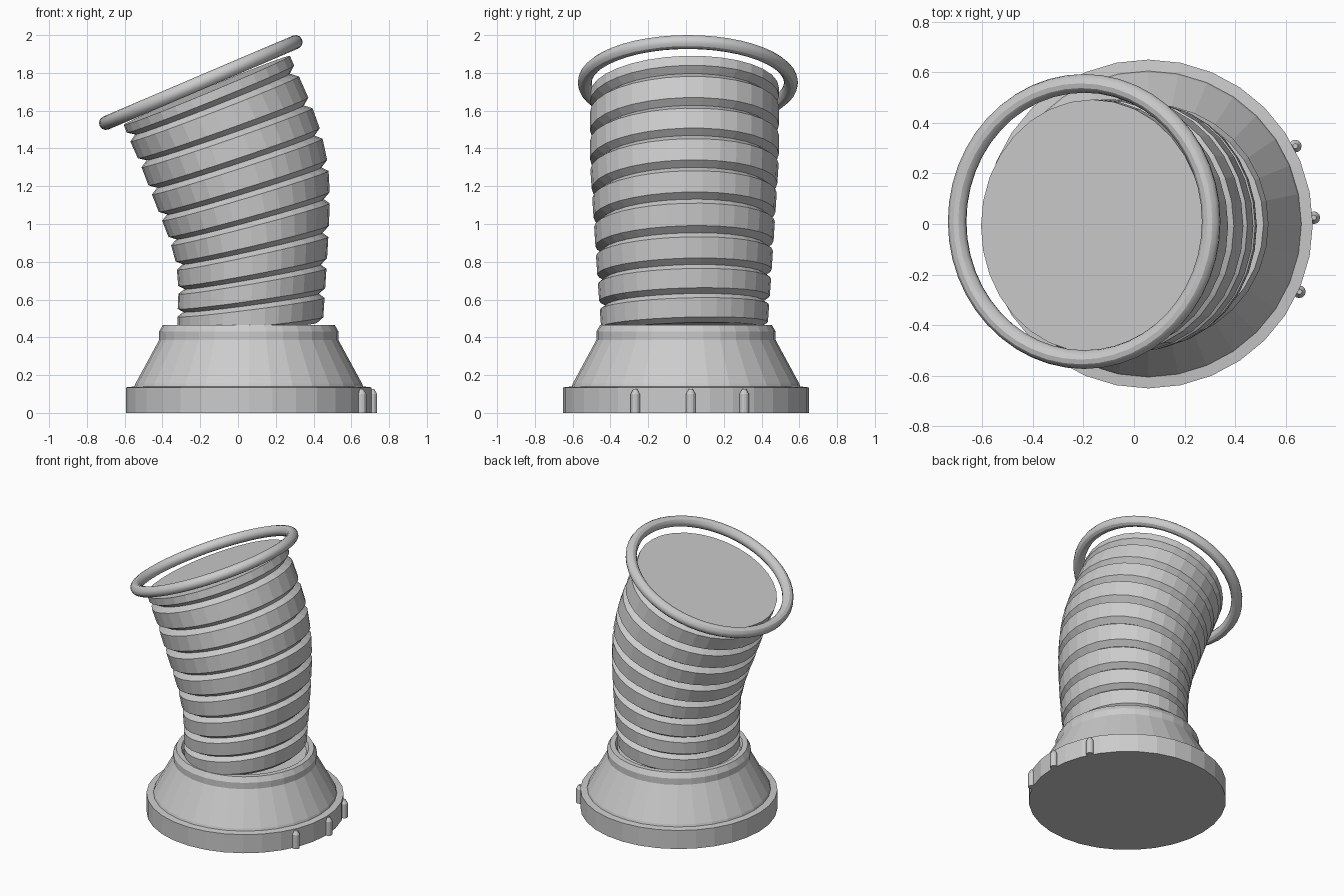
import bpy, bmesh
from math import cos, sin, pi, radians, hypot

if "Cube" in bpy.data.objects:
    bpy.data.objects.remove(bpy.data.objects["Cube"])

SIDES = 32


def loft(name, rings, smooth=False):
    """Skin a stack of vertex loops and cap both ends."""
    bm = bmesh.new()
    loops = [[bm.verts.new(p) for p in ring] for ring in rings]
    for a, b in zip(loops, loops[1:]):
        n = len(a)
        for i in range(n):
            j = (i + 1) % n
            bm.faces.new((a[i], a[j], b[j], b[i]))
    bm.faces.new(loops[0][::-1])
    bm.faces.new(loops[-1])
    bmesh.ops.recalc_face_normals(bm, faces=bm.faces)
    me = bpy.data.meshes.new(name)
    bm.to_mesh(me)
    bm.free()
    ob = bpy.data.objects.new(name, me)
    bpy.context.collection.objects.link(ob)
    return ob


def lathe(name, profile, x, y, sides=SIDES):
    return loft(name, [[(x + r * cos(2 * pi * i / sides), y + r * sin(2 * pi * i / sides), z)
                        for i in range(sides)] for r, z in profile])


# Flared base with a collar and shallow recess around the hose
lathe("base", [(0.65, 0), (0.65, 0.135), (0.605, 0.14), (0.60, 0.155), (0.475, 0.385),
               (0.475, 0.43), (0.455, 0.465), (0.42, 0.465), (0.405, 0.44)], 0.057, 0)

# Small pointed pegs on the right side of the base
for n, (x, y) in enumerate([(0.638, 0.308), (0.711, 0.025), (0.654, -0.268)]):
    lathe(f"peg_{n + 1}", [(0.025, 0), (0.025, 0.1), (0.01, 0.127)], x, y, 12)

# Bent, ribbed hose: left and right outline points (x, z) at each groove
OUTLINE = [((-0.32, 0.41), (0.45, 0.48)), ((-0.32, 0.53), (0.46, 0.635)),
           ((-0.315, 0.65), (0.47, 0.79)), ((-0.325, 0.78), (0.48, 0.96)),
           ((-0.36, 0.91), (0.487, 1.14)), ((-0.41, 1.04), (0.478, 1.31)),
           ((-0.465, 1.18), (0.442, 1.48)), ((-0.52, 1.325), (0.385, 1.64)),
           ((-0.58, 1.46), (0.31, 1.81)), ((-0.605, 1.525), (0.275, 1.89))]


def hose_ring(k, f, scale):
    (a, b), (c, d) = OUTLINE[k], OUTLINE[k + 1]
    lx, lz = (a[i] + (c[i] - a[i]) * f for i in (0, 1))
    rx, rz = (b[i] + (d[i] - b[i]) * f for i in (0, 1))
    ry = (0.44 + 0.06 * min(1, (k + f) / 6)) * scale
    ring = []
    for i in range(SIDES):
        t = 2 * pi * i / SIDES
        u, y = cos(t) * scale / 2, ry * sin(t)
        ring.append(((lx + rx) / 2 + (rx - lx) * u, y - 0.008,
                     (lz + rz) / 2 + (rz - lz) * u + 0.03 * y))
    return ring


rings = []
last = len(OUTLINE) - 2
for k in range(last):
    rings += [hose_ring(k, 0, 0.92), hose_ring(k, 0.17, 1), hose_ring(k, 0.83, 1)]
rings += [hose_ring(last, 0, 0.92), hose_ring(last, 0.37, 1), hose_ring(last, 1, 1)]
loft("ribbed_hose", rings)

# Tilted ring around the mouth of the hose
bpy.ops.mesh.primitive_torus_add(major_radius=0.546, minor_radius=0.037, major_segments=48,
                                 minor_segments=12, location=(-0.197, 0.01, 1.749),
                                 rotation=(0, radians(-23.1), 0))
bpy.context.object.name = "mouth_ring"
bpy.ops.object.shade_smooth_by_angle()
